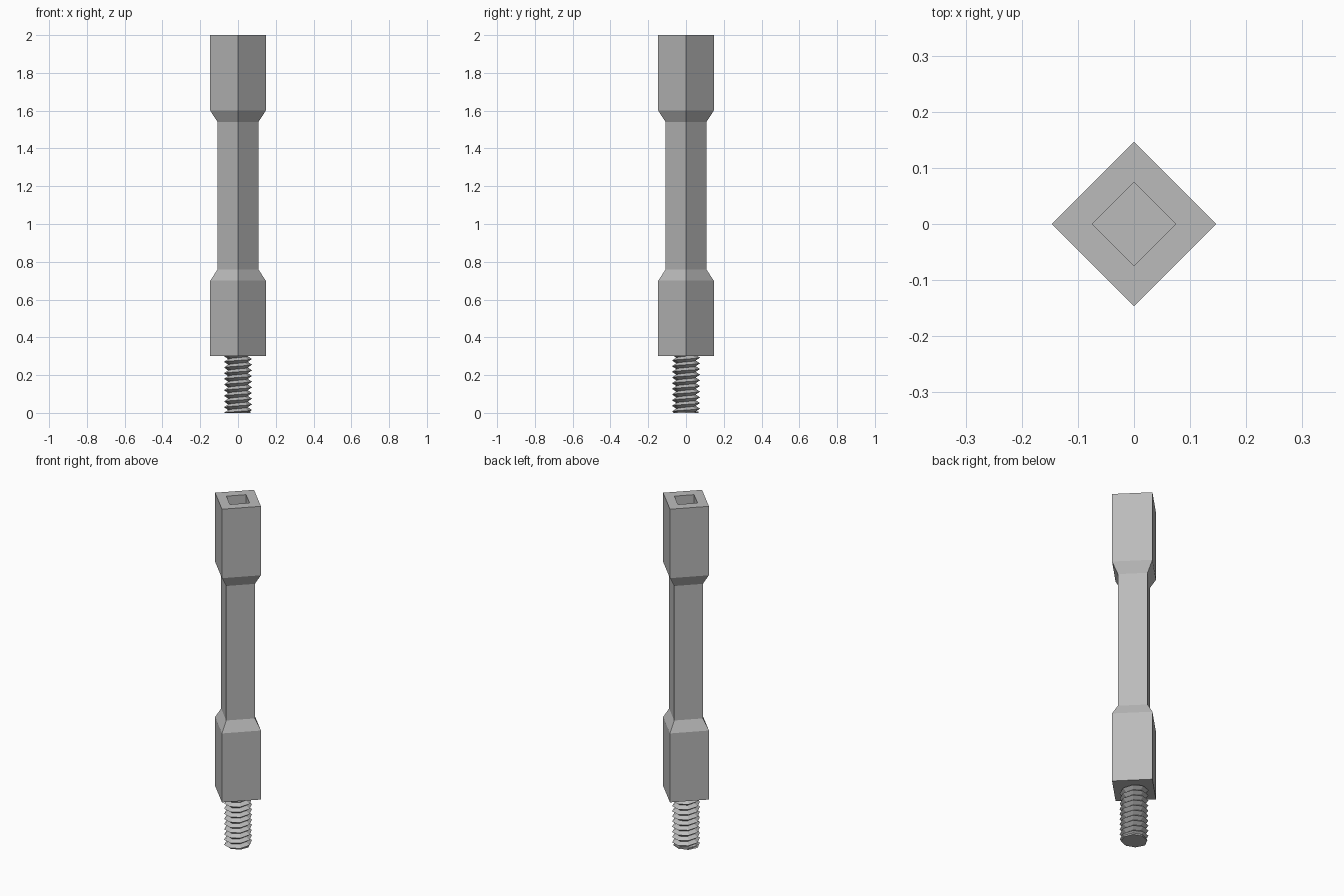
import bpy, bmesh
from math import pi, cos, sin

cube = bpy.data.objects.get("Cube")
if cube:
    bpy.data.objects.remove(cube)


def make_material(name, value):
    mat = bpy.data.materials.new(name)
    mat.use_nodes = True
    colour = (value, value, value, 1)
    mat.diffuse_color = colour
    mat.node_tree.nodes["Principled BSDF"].inputs["Base Color"].default_value = colour
    return mat


steel = make_material("grey steel", 0.5)


def make_object(name, bm):
    bmesh.ops.recalc_face_normals(bm, faces=bm.faces)
    mesh = bpy.data.meshes.new(name)
    bm.to_mesh(mesh)
    bm.free()
    mesh.materials.append(steel)
    obj = bpy.data.objects.new(name, mesh)
    bpy.context.collection.objects.link(obj)
    return obj


def ring(bm, radius, z, sides):
    return [bm.verts.new((radius * cos(2 * pi * k / sides),
                          radius * sin(2 * pi * k / sides), z)) for k in range(sides)]


# Square shaft with waisted grip and a blind socket in the top
WIDE, WAIST, SOCKET = 0.147, 0.108, 0.074
BASE, TOP = 0.3, 2.0
profile = [(WIDE, BASE), (WIDE, 0.7), (WAIST, 0.76), (WAIST, 1.54),
           (WIDE, 1.6), (WIDE, TOP), (SOCKET, TOP), (SOCKET, TOP - BASE)]
bm = bmesh.new()
rings = [ring(bm, r, z, 4) for r, z in profile]
for low, high in zip(rings, rings[1:]):
    for k in range(4):
        n = (k + 1) % 4
        bm.faces.new((low[k], low[n], high[n], high[k]))
bm.faces.new(rings[0])
bm.faces.new(rings[-1])
make_object("square_shaft", bm)

# Threaded stud: a faceted helix, trimmed flat at both ends
STEPS, TURNS = 8, 10
CORE, CREST = 0.052, 0.074
pitch = BASE / TURNS
bm = bmesh.new()
columns = []
for k in range(STEPS + 1):
    a = 2 * pi * k / STEPS
    columns.append([bm.verts.new((r * cos(a), r * sin(a), (j / 2 + k / STEPS) * pitch))
                    for j in range(-4, 2 * TURNS + 3)
                    for r in [CREST if j % 2 else CORE]])
for left, right in zip(columns, columns[1:]):
    for j in range(len(left) - 1):
        bm.faces.new((left[j], right[j], right[j + 1], left[j + 1]))
bmesh.ops.remove_doubles(bm, verts=bm.verts, dist=0.0001)
for height, direction in ((0, -1), (BASE, 1)):
    cut = bmesh.ops.bisect_plane(bm, geom=bm.verts[:] + bm.edges[:] + bm.faces[:],
                                 plane_co=(0, 0, height), plane_no=(0, 0, direction),
                                 clear_outer=True)
    rim = [e for e in cut["geom_cut"] if isinstance(e, bmesh.types.BMEdge)]
    bmesh.ops.holes_fill(bm, edges=rim, sides=0)
make_object("threaded_stud", bm)

# Thin tip plate closing the foot of the thread
bm = bmesh.new()
foot, lid = ring(bm, 0.066, 0, STEPS), ring(bm, 0.066, 0.008, STEPS)
for k in range(STEPS):
    n = (k + 1) % STEPS
    bm.faces.new((foot[k], foot[n], lid[n], lid[k]))
bm.faces.new(foot)
bm.faces.new(lid)
make_object("stud_tip", bm)
